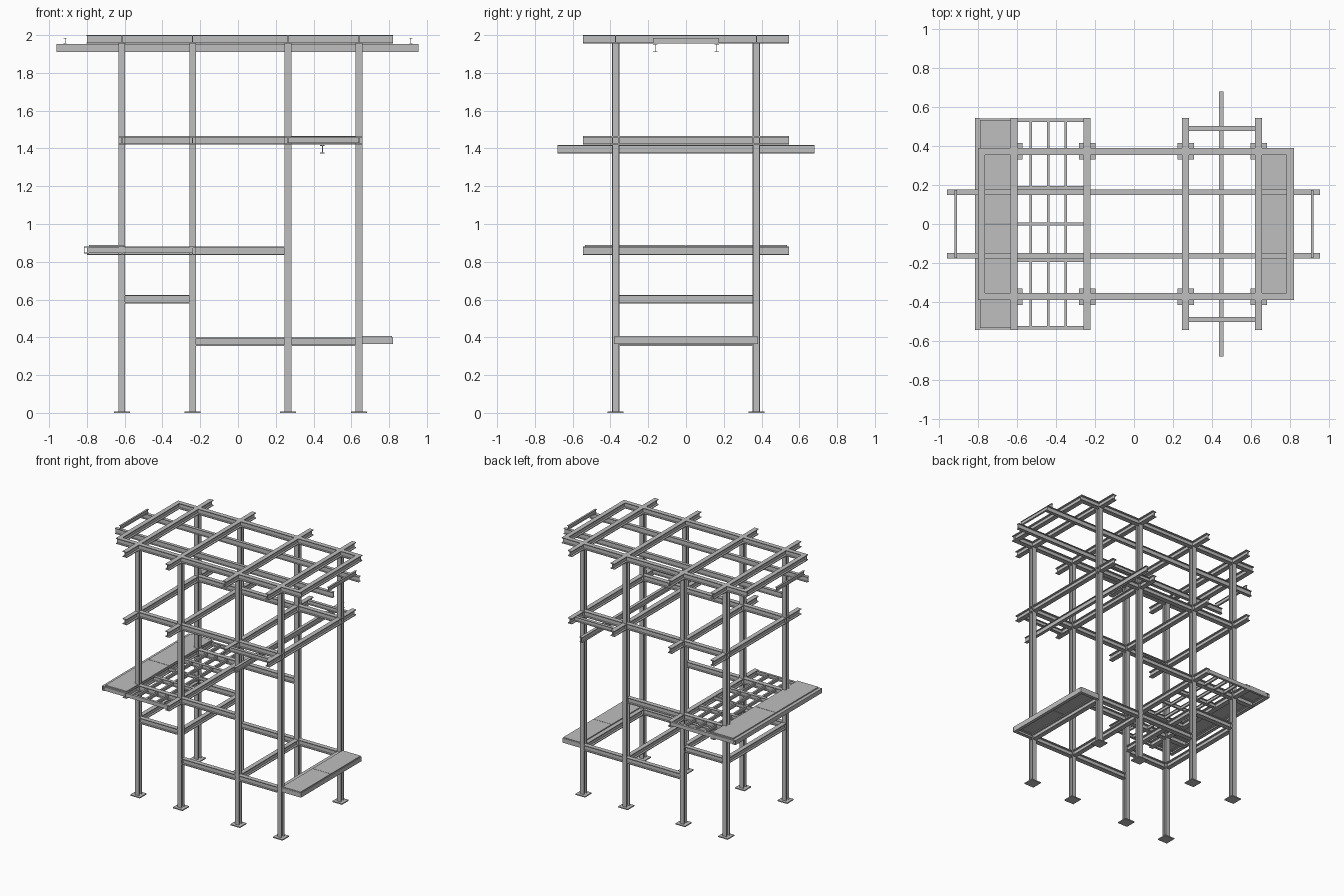
import bpy, bmesh
from mathutils import Vector

cube = bpy.data.objects.get("Cube")
if cube:
    bpy.data.objects.remove(cube, do_unlink=True)

steel = bpy.data.materials.new("steel grey")
steel.use_nodes = True
GREY = (0.52, 0.52, 0.52, 1)
steel.diffuse_color = GREY
steel.node_tree.nodes["Principled BSDF"].inputs["Base Color"].default_value = GREY


def finish(name, bm):
    bmesh.ops.recalc_face_normals(bm, faces=bm.faces)
    mesh = bpy.data.meshes.new(name)
    bm.to_mesh(mesh)
    bm.free()
    mesh.materials.append(steel)
    obj = bpy.data.objects.new(name, mesh)
    bpy.context.collection.objects.link(obj)
    return obj


def i_profile(w, h, tf, tw):
    a, b, c, d = w / 2, h / 2, h / 2 - tf, tw / 2
    right = [(a, -b), (a, -c), (d, -c), (d, c), (a, c), (a, b)]
    return right + [(-u, -v) for u, v in right]


def channel_profile(w, h, t, side):
    a, b = w / 2, h / 2
    pts = [(-a, -b), (a, -b), (a, t - b), (t - a, t - b),
           (t - a, b - t), (a, b - t), (a, b), (-a, b)]
    return [(u * side, v) for u, v in pts]


def sweep(name, profile, start, end, u_dir, v_dir):
    """Extrude a flat section from start to end."""
    bm = bmesh.new()
    s, e, u, v = map(Vector, (start, end, u_dir, v_dir))
    face = bm.faces.new([bm.verts.new(s + u * p + v * q) for p, q in profile])
    ext = bmesh.ops.extrude_face_region(bm, geom=[face])
    moved = [g for g in ext["geom"] if isinstance(g, bmesh.types.BMVert)]
    bmesh.ops.translate(bm, verts=moved, vec=e - s)
    return finish(name, bm)


def beam_x(name, x0, x1, y, top, w=0.036, h=0.045, tf=0.006, tw=0.006, side=0):
    prof = channel_profile(w, h, tf, side) if side else i_profile(w, h, tf, tw)
    z = top - h / 2
    return sweep(name, prof, (x0, y, z), (x1, y, z), (0, 1, 0), (0, 0, 1))


def beam_y(name, x, y0, y1, top, w=0.036, h=0.045, tf=0.006, tw=0.006, side=0):
    prof = channel_profile(w, h, tf, side) if side else i_profile(w, h, tf, tw)
    z = top - h / 2
    return sweep(name, prof, (x, y0, z), (x, y1, z), (1, 0, 0), (0, 0, 1))


def plate(name, x0, x1, y0, y1, z0, z1):
    bm = bmesh.new()
    bmesh.ops.create_cube(bm, size=1)
    for v in bm.verts:
        v.co = (x1 if v.co.x > 0 else x0, y1 if v.co.y > 0 else y0,
                z1 if v.co.z > 0 else z0)
    return finish(name, bm)


COLS = (-0.615, -0.24, 0.265, 0.64)
A, B, C, D = COLS
Y = 0.373
OUT = 0.545
ROOF, UPPER, DECK, BRACE, LOW = 2.0, 1.465, 0.88, 0.625, 0.4

# Columns and base plates
for x in COLS:
    for s in (-1, 1):
        y = s * Y
        sweep("column", i_profile(0.036, 0.04, 0.006, 0.006),
              (x, y, 0.006), (x, y, 1.956), (1, 0, 0), (0, 1, 0))
        plate("base_plate", x - 0.042, x + 0.042, y - 0.042, y + 0.042, 0, 0.008)

# Cross beams that overhang the frame
for x in COLS:
    beam_y("roof_cross_beam", x, -OUT, OUT, ROOF)
    beam_y("upper_cross_beam", x, -OUT, OUT, UPPER)
for x in (A, B):
    beam_y("deck_cross_beam", x, -OUT, OUT, DECK)
    beam_y("brace_cross_beam", x, -0.355, 0.355, BRACE)
for x in (C, D):
    beam_y("low_cross_beam", x, -0.355, 0.355, LOW)

# Roof end beams
for x in (-0.783, 0.802):
    beam_y("roof_end_beam", x, -Y, Y, ROOF)

for s in (-1, 1):
    # Long beams on each side
    beam_x("roof_long_beam", -0.8, 0.82, s * Y, ROOF)
    beam_x("upper_long_beam", A, D, s * Y, UPPER)
    beam_x("deck_long_beam", -0.8, C - 0.018, s * Y, DECK)
    beam_x("brace_long_beam", A + 0.018, B - 0.018, s * Y, BRACE)
    beam_x("low_long_beam", B + 0.018, D, s * Y, LOW)
    # Roof crane runway with end stops
    beam_x("roof_runway_beam", -0.96, 0.955, s * 0.163, 1.953, w=0.026, h=0.043,
           tf=0.004, tw=0.004)
    beam_y("runway_stop", s * 0.915, -0.175, 0.175, 1.985, w=0.015, h=0.03,
           tf=0.003, tw=0.003)
    # Trimmers holding the hoist rail
    beam_x("hoist_trimmer", C, D, s * 0.49, 1.462, w=0.025, h=0.034,
           tf=0.004, tw=0.004)
    # Deck edges and bearers
    beam_x("deck_edge_channel", -0.8, B, s * 0.533, 0.876, w=0.018, h=0.03,
           tf=0.004, side=-s)
    beam_x("deck_bearer", A, B, s * 0.183, 0.876, w=0.026, h=0.034,
           tf=0.004, tw=0.004)
    # Lower landing side channels
    beam_x("landing_side_channel", D, 0.82, s * 0.368, LOW, w=0.025, h=0.035,
           tf=0.004, side=-s)

# Hoist rail
beam_y("hoist_rail", 0.447, -0.68, 0.68, 1.417, w=0.024, h=0.043, tf=0.004, tw=0.004)

# Deck joists
for x in (-0.53, -0.44, -0.35):
    beam_y("deck_joist", x, -0.533, 0.533, 0.874, w=0.014, h=0.026, tf=0.003, tw=0.003)
beam_x("deck_middle_joist", A, B, 0, 0.874, w=0.014, h=0.026, tf=0.003, tw=0.003)

# Outer channels and floor plates of both landings
beam_y("deck_outer_channel", -0.803, -OUT, OUT, 0.88, w=0.026, h=0.035, tf=0.004, side=1)
beam_y("landing_outer_channel", 0.807, -0.38, 0.38, LOW, w=0.025, h=0.035, tf=0.004, side=-1)
for y0, y1 in ((-1, -0.003), (0.003, 1)):
    plate("deck_floor_plate", -0.79, -0.605, y0 * 0.535, y1 * 0.535, 0.88, 0.889)
    plate("landing_floor_plate", 0.655, 0.815, y0 * 0.378, y1 * 0.378, 0.4, 0.408)
